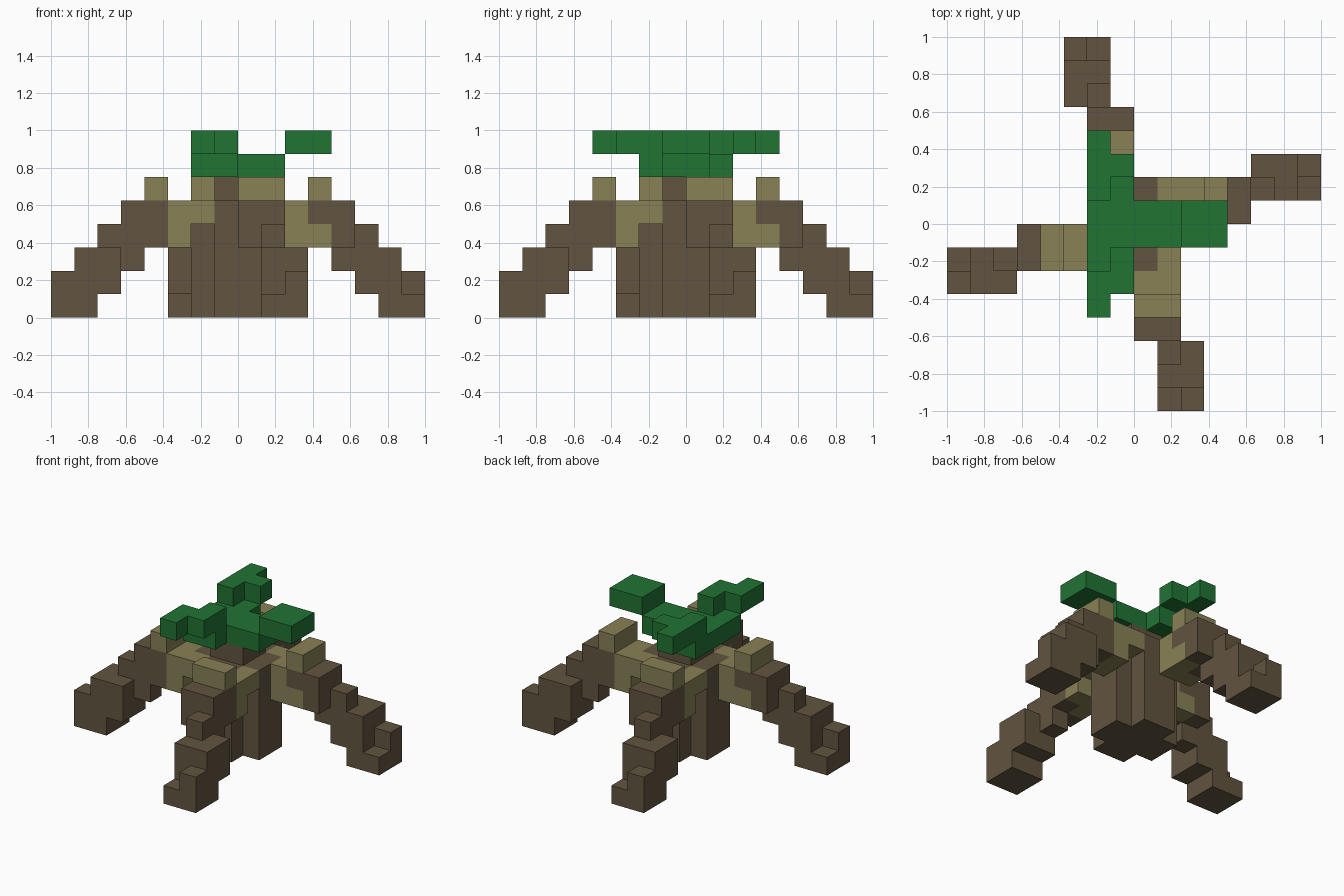
import bpy, bmesh, math
from itertools import product
from mathutils import Matrix, Vector

cube = bpy.data.objects.get("Cube")
if cube:
    bpy.data.objects.remove(cube)

UNIT = 0.125  # edge of one block


def material(name, rgb):
    mat = bpy.data.materials.new(name)
    mat.use_nodes = True
    color = (*rgb, 1)
    mat.diffuse_color = color
    bsdf = mat.node_tree.nodes["Principled BSDF"]
    bsdf.inputs["Base Color"].default_value = color
    bsdf.inputs["Roughness"].default_value = 0.9
    return mat


BROWN = material("bark brown", (0.122, 0.089, 0.050))
TAN = material("pale root tan", (0.246, 0.220, 0.093))
GREEN = material("leaf green", (0.015, 0.174, 0.034))


def fill(cells, slot, *boxes):
    """Mark every block inside the boxes (low corner, high corner)."""
    for low, high in boxes:
        for cell in product(*(range(a, b) for a, b in zip(low, high))):
            cells[cell] = slot


def block_mesh(name, cells, mats):
    """Make one skin around the marked blocks, with merged flat faces."""
    bm = bmesh.new()
    for cell, slot in cells.items():
        center = Vector(cell) + Vector((0.5, 0.5, 0.5))
        for axis, sign in product(range(3), (-1, 1)):
            normal = Vector((0, 0, 0))
            normal[axis] = sign
            if tuple(int(c + n) for c, n in zip(cell, normal)) in cells:
                continue
            u = Vector((0, 0, 0))
            u[(axis + 1) % 3] = 0.5
            v = normal.cross(u)
            mid = center + normal * 0.5
            corners = (mid - u - v, mid + u - v, mid + u + v, mid - u + v)
            face = bm.faces.new([bm.verts.new(c * UNIT) for c in corners])
            face.material_index = slot
    bmesh.ops.remove_doubles(bm, verts=bm.verts[:], dist=0.001)
    bmesh.ops.dissolve_limit(bm, angle_limit=0.01, verts=bm.verts[:],
                             edges=bm.edges[:], delimit={'MATERIAL'})
    mesh = bpy.data.meshes.new(name)
    bm.to_mesh(mesh)
    bm.free()
    for mat in mats:
        mesh.materials.append(mat)
    return mesh


def place(name, mesh, turn=0):
    obj = bpy.data.objects.new(name, mesh)
    obj.matrix_world = Matrix.Rotation(turn, 4, 'Z')
    bpy.context.scene.collection.objects.link(obj)


# Trunk: plus-shaped column with a narrow neck
trunk = {}
fill(trunk, 0,
     ((-2, -1, 0), (2, 1, 5)),
     ((-1, -2, 0), (1, 2, 5)),
     ((-1, -1, 5), (1, 1, 6)))
place("trunk", block_mesh("trunk", trunk, [BROWN]))

# Root leg: pale shoulder, then stepped bark down to a notched foot
leg = {}
fill(leg, 1,
     ((1, 1, 4), (2, 2, 5)),
     ((2, 0, 3), (4, 2, 5)),
     ((3, 0, 5), (4, 2, 6)))
fill(leg, 0,
     ((3, 0, 4), (4, 1, 5)),
     ((3, 1, 3), (4, 2, 5)),
     ((4, 0, 3), (5, 2, 5)),
     ((4, 1, 2), (5, 2, 3)),
     ((5, 1, 1), (6, 2, 4)),
     ((5, 2, 1), (6, 3, 3)),
     ((6, 1, 0), (7, 3, 3)),
     ((7, 1, 0), (8, 3, 1)),
     ((7, 2, 1), (8, 3, 2)))
leg_mesh = block_mesh("root_leg", leg, [BROWN, TAN])
for i, side in enumerate(("left", "back", "right", "front")):
    place(side + "_root_leg", leg_mesh, i * math.pi / 2)

# Leaves: low crown with three raised tips
leaves = {}
fill(leaves, 0,
     ((-2, -2, 6), (0, 2, 7)),
     ((0, -1, 6), (2, 1, 7)),
     ((2, -1, 7), (4, 1, 8)),
     ((-2, 1, 7), (-1, 4, 8)),
     ((-1, 2, 7), (0, 3, 8)),
     ((-2, -4, 7), (-1, -2, 8)),
     ((-1, -3, 7), (0, -1, 8)))
place("leaf_crown", block_mesh("leaf_crown", leaves, [GREEN]))
